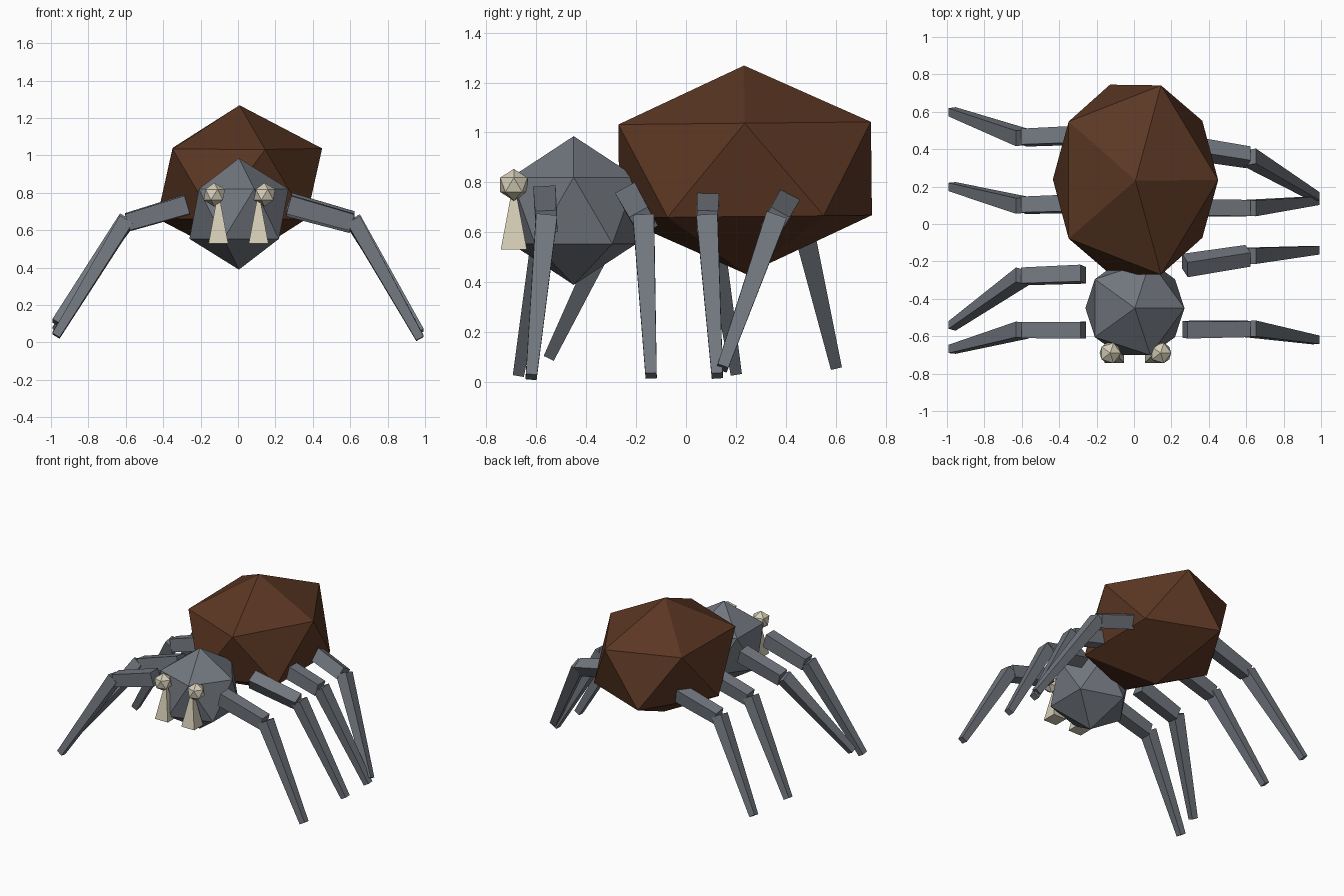
import bpy, bmesh
from math import radians
from mathutils import Vector, Matrix

cube = bpy.data.objects.get("Cube")
if cube:
    bpy.data.objects.remove(cube, do_unlink=True)


def material(name, rgb):
    m = bpy.data.materials.new(name)
    m.use_nodes = True
    m.diffuse_color = (*rgb, 1)
    node = next(n for n in m.node_tree.nodes if n.type == 'BSDF_PRINCIPLED')
    node.inputs["Base Color"].default_value = (*rgb, 1)
    return m


BROWN = material("dark_brown", (0.105, 0.038, 0.017))
GREY = material("slate_grey", (0.165, 0.182, 0.208))
CREAM = material("cream", (0.66, 0.61, 0.47))


def finish(bm, name, mat):
    bmesh.ops.recalc_face_normals(bm, faces=bm.faces)
    mesh = bpy.data.meshes.new(name)
    bm.to_mesh(mesh)
    bm.free()
    mesh.materials.append(mat)
    obj = bpy.data.objects.new(name, mesh)
    bpy.context.collection.objects.link(obj)
    return obj


def ball(name, centre, radii, mat, tilt=0):
    """Twenty-sided faceted ball stretched to the given radii."""
    bm = bmesh.new()
    bmesh.ops.create_icosphere(bm, subdivisions=1, radius=1)
    obj = finish(bm, name, mat)
    obj.data.transform(Matrix.Rotation(tilt, 4, 'X') @ Matrix.Diagonal((*radii, 1)))
    obj.location = centre


def bar(name, start, end, size_start, size_end, mat):
    """Tapered box between two points, rolled about the x axis."""
    start, end = Vector(start), Vector(end)
    d = (end - start).normalized()
    side = Vector((1, 0, 0)).cross(d).normalized()
    up = side.cross(d)
    bm = bmesh.new()
    bmesh.ops.create_cube(bm, size=1)
    for v in bm.verts:
        base, (thick, wide) = (end, size_end) if v.co.z > 0 else (start, size_start)
        v.co = base + up * v.co.x * thick + side * v.co.y * wide
    finish(bm, name, mat)


# Body
ball("abdomen", (0.008, 0.237, 0.85), (0.494, 0.595, 0.418), BROWN, radians(0.6))
ball("head", (0.005, -0.45, 0.687), (0.296, 0.295, 0.298), GREY)

# Eyes and fangs
for side, eye_x, fang_x in (("right", -0.127, -0.105), ("left", 0.142, 0.11)):
    ball(side + "_eye", (eye_x, -0.69, 0.79), (0.064, 0.064, 0.064), CREAM)
    bm = bmesh.new()
    bmesh.ops.create_cone(bm, cap_ends=True, segments=4, radius1=0.074, radius2=0,
                          depth=0.28, matrix=Matrix.Rotation(radians(45), 4, 'Z'))
    fang = finish(bm, side + "_fang", CREAM)
    fang.location = (fang_x, -0.69, 0.67)

# Legs: hip y, knee y, foot y and foot z, front to back
legs = {
    "right": [(-0.568, -0.567, -0.67, 0.035), (-0.268, -0.28, -0.545, 0.105),
              (0.11, 0.10, 0.20, 0.04), (0.475, 0.462, 0.60, 0.065)],
    "left": [(-0.565, -0.56, -0.62, 0.02), (-0.222, -0.17, -0.14, 0.025),
             (0.088, 0.085, 0.125, 0.025), (0.41, 0.357, 0.145, 0.055)],
}
for side, rows in legs.items():
    s, knee_x = (-1, 0.59) if side == "right" else (1, 0.61)
    for i, (hip_y, knee_y, foot_y, foot_z) in enumerate(rows, 1):
        bar(f"{side}_upper_leg_{i}", (s * 0.272, hip_y, 0.737), (s * knee_x, knee_y, 0.643),
            (0.10, 0.09), (0.09, 0.085), GREY)
        bar(f"{side}_lower_leg_{i}", (s * (knee_x + 0.007), knee_y, 0.652),
            (s * 0.973, foot_y, foot_z), (0.08, 0.085), (0.045, 0.045), GREY)
